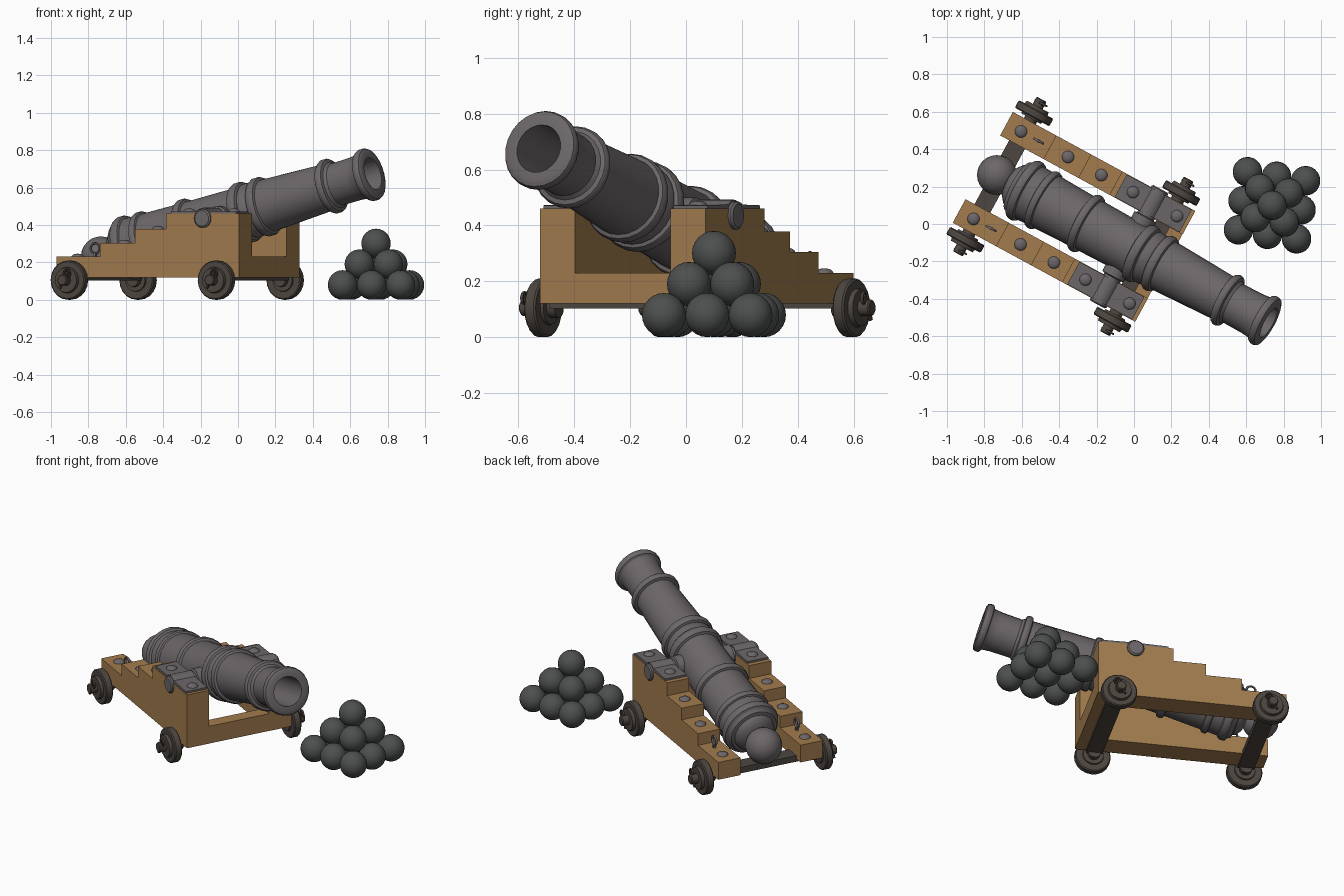
import bpy, bmesh, math
from mathutils import Matrix, Vector

if "Cube" in bpy.data.objects:
    bpy.data.objects.remove(bpy.data.objects["Cube"])

T = Matrix.Translation


def material(name, rgb):
    m = bpy.data.materials.new(name)
    m.diffuse_color = (*rgb, 1)
    m.use_nodes = True
    m.node_tree.nodes["Principled BSDF"].inputs["Base Color"].default_value = m.diffuse_color
    return m


WOOD = material("wood", (0.36, 0.20, 0.075))
IRON = material("iron", (0.15, 0.135, 0.14))
DARK = material("dark_iron", (0.075, 0.062, 0.052))
SHOT = material("shot_iron", (0.075, 0.078, 0.078))

# Carriage frame: local x points forward, y across; barrel frame is tilted up
CAR = T((-0.057, -0.105, 0)) @ Matrix.Rotation(math.radians(-28.5), 4, 'Z')
GUN = CAR @ T((0.035, 0, 0.447)) @ Matrix.Rotation(math.radians(-15), 4, 'Y')
ALONG_Y = Matrix.Rotation(math.radians(90), 4, 'Z')


def finish(name, bm, matrix, mat, smooth=35):
    bm.transform(matrix)
    bmesh.ops.recalc_face_normals(bm, faces=bm.faces)
    me = bpy.data.meshes.new(name)
    bm.to_mesh(me)
    bm.free()
    me.materials.append(mat)
    ob = bpy.data.objects.new(name, me)
    bpy.context.collection.objects.link(ob)
    if smooth:
        bpy.ops.object.select_all(action='DESELECT')
        ob.select_set(True)
        bpy.context.view_layer.objects.active = ob
        bpy.ops.object.shade_smooth_by_angle(angle=math.radians(smooth))
    return ob


def lathe(name, profile, matrix, mat, sides=20):
    """Spin (x, radius) points around local x."""
    bm = bmesh.new()
    rings = []
    for x, r in profile:
        if r == 0:
            rings.append([bm.verts.new((x, 0, 0))] * sides)
        else:
            rings.append([bm.verts.new((x, r * math.cos(a), r * math.sin(a)))
                          for a in (math.tau * i / sides for i in range(sides))])
    for a, b in zip(rings, rings[1:]):
        for i in range(sides):
            j = (i + 1) % sides
            bm.faces.new(list(dict.fromkeys((a[i], a[j], b[j], b[i]))))
    return finish(name, bm, matrix, mat)


def prism(name, pts, y0, y1, mat, matrix=CAR, smooth=0):
    """Extrude an (x, z) outline across y."""
    bm = bmesh.new()
    face = bm.faces.new([bm.verts.new((x, y0, z)) for x, z in pts])
    new = bmesh.ops.extrude_face_region(bm, geom=[face])["geom"]
    bmesh.ops.translate(bm, vec=(0, y1 - y0, 0),
                        verts=[v for v in new if isinstance(v, bmesh.types.BMVert)])
    return finish(name, bm, matrix, mat, smooth)


def rect(x0, x1, z0, z1):
    return [(x0, z0), (x1, z0), (x1, z1), (x0, z1)]


def ball(name, centre, r, mat, matrix=Matrix(), squash=1, seg=24):
    bm = bmesh.new()
    bmesh.ops.create_uvsphere(bm, u_segments=seg, v_segments=seg // 2, radius=r)
    return finish(name, bm, matrix @ T(centre) @ Matrix.Diagonal((1, 1, squash, 1)), mat)


def ring(name, centre, R, r, mat):
    """Ring standing in the local x-z plane."""
    bpy.ops.mesh.primitive_torus_add(major_radius=R, minor_radius=r,
                                     major_segments=16, minor_segments=6)
    ob = bpy.context.object
    ob.name = name
    ob.data.transform(CAR @ T(centre) @ Matrix.Rotation(math.pi / 2, 4, 'X'))
    ob.data.materials.append(mat)
    bpy.ops.object.shade_smooth_by_angle(angle=math.radians(60))


def moulding(s, base, top, w):
    """Rounded raised band on the barrel."""
    return [(s - w, base), (s - 0.8 * w, base + 0.7 * (top - base)), (s - 0.35 * w, top),
            (s + 0.35 * w, top), (s + 0.8 * w, base + 0.7 * (top - base)), (s + w, base)]


# Barrel with mouldings, flared muzzle and open bore
profile = ([(-0.80, 0), (-0.80, 0.05), (-0.755, 0.055), (-0.745, 0.09), (-0.72, 0.12),
            (-0.705, 0.125), (-0.70, 0.145), (-0.68, 0.155)]
           + moulding(-0.65, 0.158, 0.175, 0.028)
           + moulding(-0.54, 0.155, 0.17, 0.022)
           + moulding(-0.27, 0.148, 0.168, 0.025)
           + [(0.035, 0.143)]
           + moulding(0.08, 0.145, 0.166, 0.03)
           + [(0.115, 0.15), (0.16, 0.147)]
           + moulding(0.195, 0.143, 0.162, 0.028)
           + moulding(0.62, 0.127, 0.15, 0.024)
           + [(0.66, 0.116), (0.78, 0.118), (0.825, 0.123)]
           + moulding(0.855, 0.127, 0.144, 0.024)
           + [(0.88, 0.125), (0.88, 0.088), (0.40, 0.085), (0.40, 0)])
lathe("barrel", profile, GUN, IRON, 24)
ball("cascabel_ball", (-0.832, 0, 0), 0.107, IRON, GUN)

# Trunnions through both side rails
lathe("trunnions", [(-0.352, 0), (-0.352, 0.042), (-0.345, 0.05), (-0.185, 0.05),
                    (-0.18, 0.065), (0.18, 0.065), (0.185, 0.05), (0.345, 0.05),
                    (0.352, 0.042), (0.352, 0)], CAR @ T((0.035, 0, 0.435)) @ ALONG_Y, IRON)

# Side rails, cap straps, bolts and eye rings
steps = [(-0.855, 0.12), (0.255, 0.12), (0.255, 0.46), (-0.19, 0.46), (-0.19, 0.378),
         (-0.38, 0.378), (-0.38, 0.304), (-0.592, 0.304), (-0.592, 0.23), (-0.855, 0.23)]
arc = [(0.035 + 0.058 * math.cos(math.radians(a)), 0.434 + 0.058 * math.sin(math.radians(a)))
       for a in range(135, 44, -15)]
strap = [(-0.16, 0.455), (-0.16, 0.472)] + arc + [(0.235, 0.472), (0.235, 0.455)]
bolts = [(-0.767, 0.23), (-0.481, 0.304), (-0.278, 0.378), (-0.086, 0.472), (0.182, 0.472)]
for side, s in (("right", -1), ("left", 1)):
    prism(f"{side}_rail", steps, s * 0.194, s * 0.337, WOOD)
    prism(f"{side}_trunnion_strap", strap, s * 0.197, s * 0.334, IRON)
    for i, (u, z) in enumerate(bolts):
        ball(f"{side}_bolt_{i}", (u, s * 0.266, z), 0.033, IRON, CAR, 0.5, 16)
    ring(f"{side}_eye_ring", (-0.66, s * 0.266, 0.275), 0.027, 0.007, IRON)
    prism(f"{side}_eye_post", rect(-0.668, -0.652, 0.22, 0.25),
          s * 0.258, s * 0.274, IRON)

# Front cross beam
prism("front_cross_beam", rect(0.175, 0.254, 0.12, 0.23), -0.2, 0.2, WOOD)

# Axles, stepped wheels and linchpins
wheel = [(0.352, 0), (0.352, 0.06), (0.362, 0.062), (0.362, 0.099), (0.368, 0.105),
         (0.402, 0.105), (0.408, 0.099), (0.408, 0.07), (0.426, 0.066), (0.426, 0)]
stub = [(0.32, 0), (0.32, 0.036), (0.425, 0.036), (0.425, 0.03), (0.465, 0.03),
        (0.47, 0.025), (0.47, 0)]
for end, u in (("rear", -0.752), ("front", 0.143)):
    prism(f"{end}_axle", rect(u - 0.048, u + 0.048, 0.102, 0.14), -0.335, 0.335, DARK)
    for side, s in (("right", -1), ("left", 1)):
        hub = CAR @ T((u, 0, 0.105)) @ Matrix.Rotation(s * math.pi / 2, 4, 'Z')
        lathe(f"{end}_{side}_wheel", wheel, hub, DARK)
        lathe(f"{end}_{side}_axle_end", stub, hub, DARK, 12)
        tilt = Matrix.Rotation(math.radians(-60), 4, 'Y')
        lathe(f"{end}_{side}_linchpin", [(-0.05, 0), (-0.05, 0.008), (0.05, 0.008), (0.05, 0)],
              CAR @ T((u, s * 0.45, 0.105)) @ tilt, DARK, 8)
        ring(f"{end}_{side}_pin_ring", (u + 0.02, s * 0.45, 0.14), 0.02, 0.006, DARK)

# Pyramid of shot: 9 + 4 + 1
gap = 0.157
pile = T((0.738, 0.10, 0)) @ Matrix.Rotation(math.radians(-8.8), 4, 'Z')
for layer, n in enumerate((3, 2, 1)):
    for i in range(n):
        for j in range(n):
            c = ((i - (n - 1) / 2) * gap, (j - (n - 1) / 2) * gap, 0.079 + layer * gap / math.sqrt(2))
            ball(f"shot_{layer}_{i}_{j}", c, 0.079, SHOT, pile)
